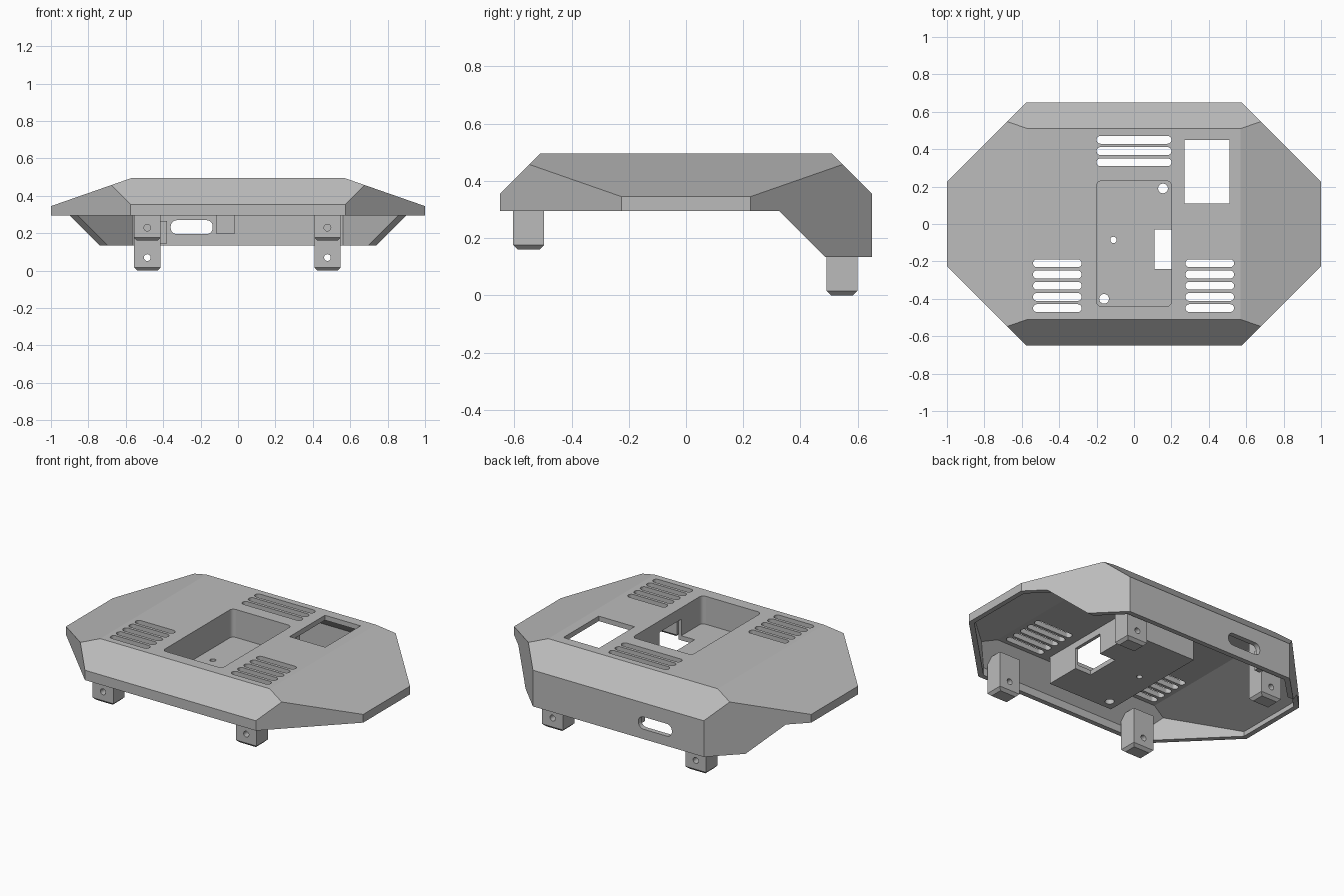
import bpy, bmesh, math
from mathutils import Vector, Matrix

if "Cube" in bpy.data.objects:
    bpy.data.objects.remove(bpy.data.objects["Cube"])

grey = bpy.data.materials.new("plain grey")
grey.use_nodes = True
COLOUR = (0.5, 0.5, 0.5, 1)
grey.diffuse_color = COLOUR
grey.node_tree.nodes["Principled BSDF"].inputs["Base Color"].default_value = COLOUR


def make(name, bm):
    bmesh.ops.recalc_face_normals(bm, faces=bm.faces)
    mesh = bpy.data.meshes.new(name)
    bm.to_mesh(mesh)
    bm.free()
    mesh.materials.append(grey)
    ob = bpy.data.objects.new(name, mesh)
    bpy.context.collection.objects.link(ob)
    return ob


def boolean(target, tool, operation="DIFFERENCE"):
    """Apply a boolean and throw the tool away."""
    mod = target.modifiers.new("cut", "BOOLEAN")
    mod.object, mod.operation, mod.solver = tool, operation, "EXACT"
    bpy.context.view_layer.objects.active = target
    bpy.ops.object.modifier_apply(modifier=mod.name)
    bpy.data.objects.remove(tool)


def box_mesh(lo, hi):
    lo, hi = Vector(lo), Vector(hi)
    bm = bmesh.new()
    size = Matrix.Diagonal((*(hi - lo), 1))
    bmesh.ops.create_cube(bm, size=1, matrix=Matrix.Translation((lo + hi) / 2) @ size)
    return bm


def box(name, lo, hi):
    return make(name, box_mesh(lo, hi))


def rounded(name, lo, hi, radius, axis=2, segments=6):
    """Box whose edges along one axis are rounded."""
    bm = box_mesh(lo, hi)
    edges = [e for e in bm.edges
             if abs((e.verts[0].co - e.verts[1].co).normalized()[axis]) > 0.9]
    bmesh.ops.bevel(bm, geom=edges, offset=radius, segments=segments,
                    affect="EDGES", profile=0.5)
    return make(name, bm)


def pin(centre, radius, length, along_y=False):
    bm = bmesh.new()
    turn = Matrix.Rotation(math.pi / 2 if along_y else 0, 4, "X")
    bmesh.ops.create_cone(bm, cap_ends=True, segments=24, radius1=radius,
                          radius2=radius, depth=length,
                          matrix=Matrix.Translation(centre) @ turn)
    return make("pin", bm)


def hull(name, inset, floor):
    """Faceted octagonal body, with every plane moved inward by inset."""
    bm = box_mesh((-1.5, -1.5, floor), (1.5, 1.5, 1.5))
    planes = [((0, 0, 0.5), (0, 0, 1))]
    for s in (-1, 1):
        planes += [((s, 0, 0), (s, 0, 0)),
                   ((0, s * 0.65, 0), (0, s, 0)),
                   ((0, s * 0.65, 0.36), (0, s, 1)),
                   ((s * 0.57, 0, 0.5), (s * 0.15, 0, 0.43))]
        planes += [((s, t * 0.225, 0), (s, t, 0)) for t in (-1, 1)]
    for co, no in planes:
        no = Vector(no).normalized()
        bmesh.ops.bisect_plane(bm, geom=bm.verts[:] + bm.edges[:] + bm.faces[:],
                               plane_co=Vector(co) - no * inset, plane_no=no,
                               clear_outer=True)
        bmesh.ops.holes_fill(bm, edges=bm.edges[:])
    return make(name, bm)


# Hollow shell, with a rim that drops at the back
shell = hull("shell", 0, 0.05)
boolean(shell, hull("inner", 0.03, -0.1))
bm = bmesh.new()
rim = [(-1, 0.3), (0.325, 0.3), (0.485, 0.14), (1, 0.14), (1, -1), (-1, -1)]
face = bm.faces.new([bm.verts.new((-2, y, z)) for y, z in rim])
side = bmesh.ops.extrude_face_region(bm, geom=[face])["geom"]
bmesh.ops.translate(bm, vec=(4, 0, 0),
                    verts=[v for v in side if isinstance(v, bmesh.types.BMVert)])
boolean(shell, make("rim_cutter", bm))

# Sunken tray with its side opening and floor holes
boolean(shell, box("tray", (-0.22, -0.46, 0.302), (0.22, 0.25, 0.485)), "UNION")
boolean(shell, rounded("tray_cut", (-0.2, -0.44, 0.33), (0.2, 0.23, 0.6), 0.025))
boolean(shell, box("side_opening", (0.11, -0.24, 0.2), (0.2, -0.03, 0.4)))
boolean(shell, box("wall_opening", (0.19, -0.24, 0.2), (0.25, -0.03, 0.43)))
for x, y, r in ((0.155, 0.19, 0.026), (-0.16, -0.4, 0.026), (-0.11, -0.085, 0.017)):
    boolean(shell, pin((x, y, 0.3), r, 0.2))

# Large window in the top and port in the back wall
boolean(shell, box("window", (0.27, 0.11, 0.4), (0.51, 0.45, 0.6)))
boolean(shell, rounded("port", (-0.36, 0.5, 0.2), (-0.135, 0.8, 0.275), 0.034, axis=1))

# Vent slots
vents = [(-0.2, 0.2, 0.33 + 0.06 * i) for i in range(3)]
for left in (-0.54, 0.275):
    vents += [(left, left + 0.26, -0.21 - 0.06 * i) for i in range(5)]
for x0, x1, y in vents:
    boolean(shell, rounded("slot", (x0, y - 0.021, 0.4), (x1, y + 0.021, 0.6), 0.0205))

# Mounting feet, chamfered at the bottom and drilled from front to back
for end, y, low in (("front", -0.55, 0.165), ("back", 0.545, 0.005)):
    for side_name, x in (("right", -0.485), ("left", 0.478)):
        bm = box_mesh((x - 0.07, y - 0.054, low), (x + 0.07, y + 0.054, 0.4))
        edges = [e for e in bm.edges if all(v.co.z < low + 0.01 for v in e.verts)]
        bmesh.ops.bevel(bm, geom=edges, offset=0.016, segments=1, affect="EDGES")
        foot = make(f"{end}_{side_name}_foot", bm)
        boolean(foot, pin((x, y, low + 0.07), 0.018, 0.4, along_y=True))

# Supports beside the port, inside the back wall
box("port_support_left", (-0.115, 0.56, 0.2), (-0.02, 0.625, 0.3))
box("port_support_right", (-0.42, 0.58, 0.15), (-0.38, 0.625, 0.27))

# Rest the model on the ground
for ob in bpy.context.collection.objects:
    if ob.type == "MESH" and grey.name in ob.data.materials:
        ob.location.z -= 0.005
